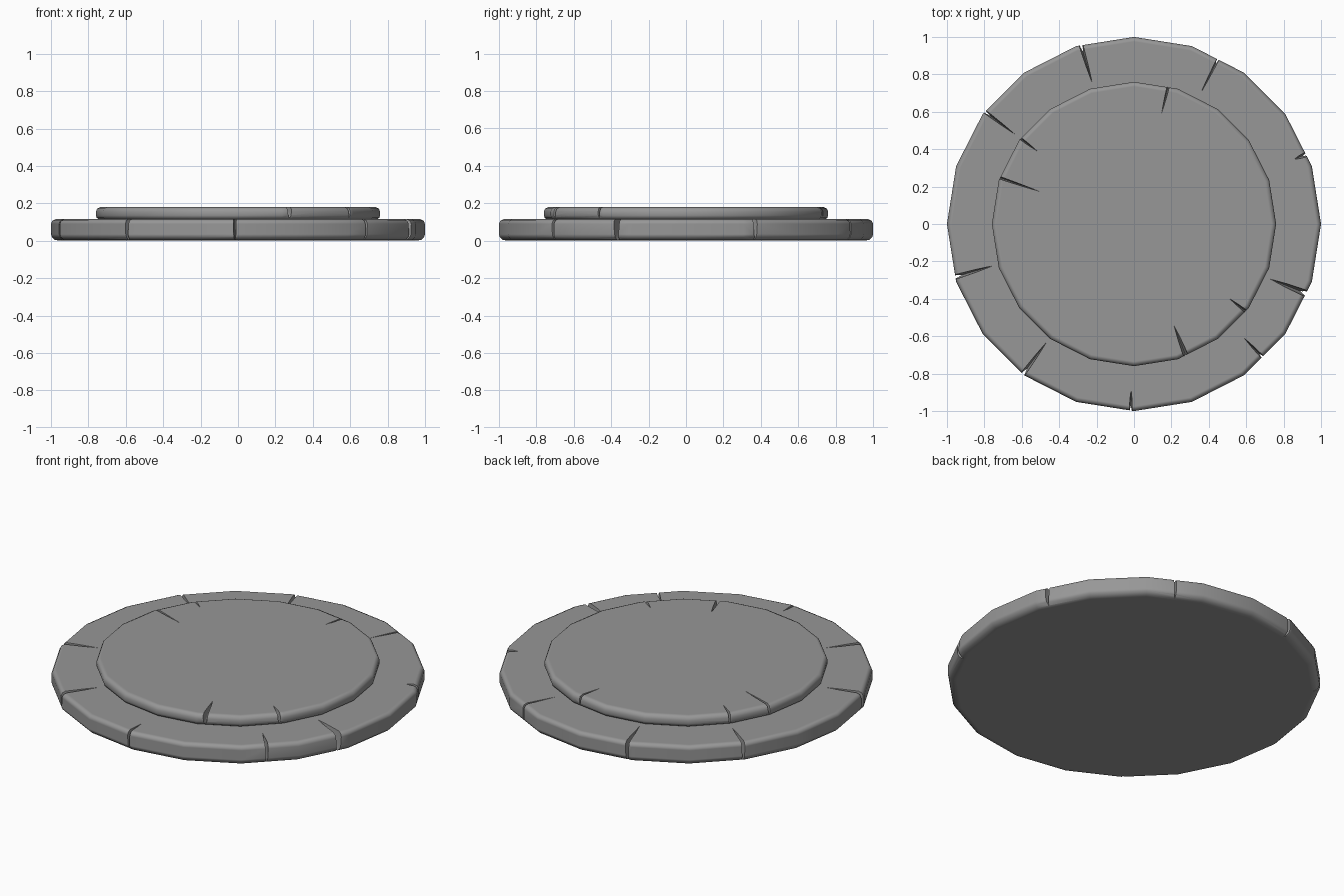
import bpy, bmesh
from math import sin, cos, pi, radians
from mathutils import Matrix, Vector

if "Cube" in bpy.data.objects:
    bpy.data.objects.remove(bpy.data.objects["Cube"])

SIDES = 20

# Dark stone grey
stone = bpy.data.materials.new("dark_stone")
stone.diffuse_color = (0.31, 0.31, 0.31, 1)
stone.use_nodes = True
stone.node_tree.nodes["Principled BSDF"].inputs["Base Color"].default_value = stone.diffuse_color


def link(name, bm):
    bmesh.ops.recalc_face_normals(bm, faces=bm.faces)
    me = bpy.data.meshes.new(name)
    bm.to_mesh(me)
    bm.free()
    me.materials.append(stone)
    ob = bpy.data.objects.new(name, me)
    bpy.context.collection.objects.link(ob)
    return ob


def disc(name, profile):
    """Twenty-sided slab from (radius, height) points, bottom to top."""
    bm = bmesh.new()
    rings = [[bm.verts.new((r * cos(2 * pi * i / SIDES), r * sin(2 * pi * i / SIDES), z))
              for i in range(SIDES)] for r, z in profile]
    for a, b in zip(rings, rings[1:]):
        for i in range(SIDES):
            j = (i + 1) % SIDES
            bm.faces.new((a[i], a[j], b[j], b[i]))
    bm.faces.new(rings[0][::-1])
    bm.faces.new(rings[-1])
    return link(name, bm)


def crack_cutters(name, cracks, radius, bottom, top):
    """Tapering V wedges at the rim: (angle, half width, length, depth)."""
    bm = bmesh.new()
    for angle, w, length, depth in cracks:
        rim = radius + 0.03
        pts = [(rim, -2 * w, top + 0.01), (rim, 2 * w, top + 0.01),
               (rim, -w, bottom), (rim, w, bottom),
               (radius - length, 0, top + 0.002),
               (radius - length * 0.6, -w, top + 0.01), (radius - length * 0.6, w, top + 0.01),
               (radius - depth, 0, top - depth), (radius - depth * 0.3, 0, bottom)]
        rot = Matrix.Rotation(radians(angle), 3, 'Z')
        verts = [bm.verts.new(rot @ Vector(p)) for p in pts]
        hull = bmesh.ops.convex_hull(bm, input=verts)
        loose = [v for v in hull['geom_interior'] if isinstance(v, bmesh.types.BMVert)]
        bmesh.ops.delete(bm, geom=loose, context='VERTS')
    ob = link(name, bm)
    ob.hide_render = True
    return ob


def carve(ob, cutter):
    mod = ob.modifiers.new("cracks", 'BOOLEAN')
    mod.operation = 'DIFFERENCE'
    mod.solver = 'EXACT'
    mod.object = cutter
    bpy.ops.object.select_all(action='DESELECT')
    ob.select_set(True)
    bpy.context.view_layer.objects.active = ob
    bpy.ops.object.modifier_apply(modifier=mod.name)
    bpy.data.objects.remove(cutter)
    bpy.ops.object.shade_smooth_by_angle(angle=radians(50))
    # Keeps the broad flat faces evenly shaded
    weighted = ob.modifiers.new("flat_faces", 'WEIGHTED_NORMAL')
    weighted.keep_sharp = True
    weighted.weight = 100


# Wide lower slab with rounded edges
base = disc("base_slab", [(0.955, 0), (0.98, 0.005), (0.995, 0.02), (1.0, 0.035),
                          (1.0, 0.09), (0.992, 0.107), (0.975, 0.115)])
carve(base, crack_cutters("base_cracks", [
    (22, 0.008, 0.06, 0.018), (63, 0.004, 0.20, 0.012), (106.5, 0.006, 0.20, 0.016),
    (143, 0.005, 0.19, 0.014), (196.5, 0.007, 0.20, 0.018), (233.5, 0.007, 0.20, 0.018),
    (269, 0.005, 0.10, 0.012), (314, 0.005, 0.14, 0.014), (338, 0.010, 0.20, 0.025),
], 0.985, -0.01, 0.115))

# Smaller raised slab on top
upper = disc("upper_slab", [(0.735, 0.108), (0.755, 0.122), (0.76, 0.135),
                            (0.76, 0.155), (0.753, 0.172), (0.735, 0.18)])
carve(upper, crack_cutters("upper_cracks", [
    (76, 0.004, 0.14, 0.010), (143, 0.004, 0.10, 0.010), (161, 0.004, 0.22, 0.010),
    (291.5, 0.008, 0.17, 0.018), (322, 0.005, 0.10, 0.012),
], 0.745, 0.125, 0.18))
